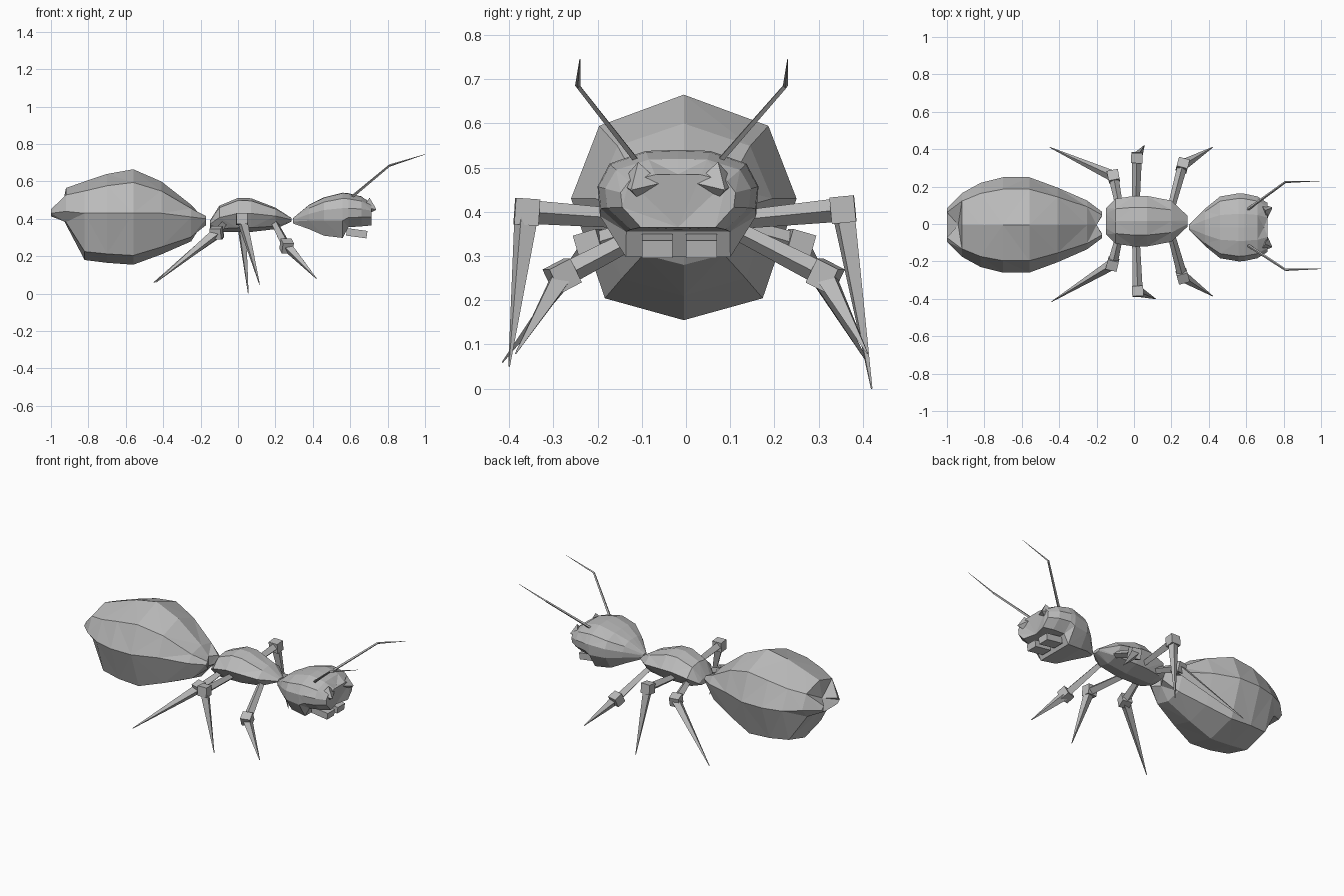
import bpy, bmesh
from mathutils import Vector, Matrix

cube = bpy.data.objects.get("Cube")
if cube:
    bpy.data.objects.remove(cube, do_unlink=True)

# One plain grey for the whole insect
grey = bpy.data.materials.new("plain grey")
grey.use_nodes = True
colour = (0.5, 0.5, 0.5, 1)
grey.diffuse_color = colour
grey.node_tree.nodes["Principled BSDF"].inputs["Base Color"].default_value = colour


def finish(bm, name):
    """Turn a bmesh into a flat shaded object."""
    bmesh.ops.recalc_face_normals(bm, faces=bm.faces)
    mesh = bpy.data.meshes.new(name)
    bm.to_mesh(mesh)
    bm.free()
    mesh.materials.append(grey)
    ob = bpy.data.objects.new(name, mesh)
    bpy.context.collection.objects.link(ob)
    return ob


def bridge(bm, rings):
    """Skin neighbouring rings of vertices and cap both ends."""
    n = len(rings[0])
    for a, b in zip(rings, rings[1:]):
        for i in range(n):
            j = (i + 1) % n
            bm.faces.new((a[i], a[j], b[j], b[i]))
    for end in (rings[0], rings[-1]):
        bm.faces.new(end)


def body(name, half, stations, y_mid, notch_back=0.0, notch_front=0.0):
    """Loft a mirrored half section along x; stations: x, width, top, middle, bottom."""
    section = half + [(-y, z) for y, z in reversed(half[1:-1])]
    bm = bmesh.new()
    rings = []
    for k, (x, width, top, mid, low) in enumerate(stations):
        ring = []
        for y, z in section:
            dx = 0
            if y == 0 and k == 0:
                dx = -notch_front
            elif y == 0 and k == len(stations) - 1:
                dx = notch_back
            height = mid + z * ((top - mid) if z > 0 else (mid - low))
            ring.append(bm.verts.new((x + dx, y_mid + y * width, height)))
        rings.append(ring)
    bridge(bm, rings)
    bmesh.ops.triangulate(bm, faces=bm.faces)
    return finish(bm, name)


def rod(name, path, radii, sides=4):
    """Tapering prism through the points of a path."""
    bm = bmesh.new()
    path = [Vector(p) for p in path]
    rings = []
    for i, p in enumerate(path):
        along = path[min(i + 1, len(path) - 1)] - path[max(i - 1, 0)]
        turn = along.to_track_quat('Z', 'Y').to_matrix().to_4x4()
        made = bmesh.ops.create_circle(bm, segments=sides, radius=radii[i],
                                       matrix=Matrix.Translation(p) @ turn)
        rings.append(made["verts"])
    bridge(bm, rings)
    return finish(bm, name)


def box(name, centre, size, along=(0, 0, 1)):
    """Box whose own z axis points along a direction."""
    bm = bmesh.new()
    turn = Vector(along).to_track_quat('Z', 'Y').to_matrix().to_4x4()
    place = Matrix.Translation(centre) @ turn @ Matrix.Diagonal((*size, 1))
    bmesh.ops.create_cube(bm, size=1, matrix=place)
    return finish(bm, name)


# Abdomen, with a twin-lobed tail
body("abdomen", [(0, 1), (.75, .7), (1, 0), (.7, -.82), (0, -1)], [
    (-.17, .07, .42, .40, .36),
    (-.25, .13, .475, .41, .28),
    (-.41, .20, .60, .43, .21),
    (-.56, .255, .665, .43, .155),
    (-.70, .255, .64, .43, .165),
    (-.82, .225, .60, .43, .18),
    (-.92, .17, .565, .44, .37),
    (-1.0, .09, .46, .43, .41)], -.005, notch_back=.06, notch_front=.03)

# Thorax
body("thorax", [(0, 1), (.55, .85), (1, .1), (.65, -.75), (0, -1)], [
    (-.15, .07, .39, .37, .35),
    (-.10, .12, .47, .40, .33),
    (0, .135, .512, .42, .33),
    (.07, .135, .51, .42, .33),
    (.20, .11, .46, .41, .345),
    (.285, .03, .405, .395, .385)], .015)

# Head, stepping up from the jaw to the lip
body("head", [(0, 1), (.4, .98), (.85, .72), (1, .25), (.97, -.3), (.65, -1), (0, -1)], [
    (.295, .015, .405, .39, .375),
    (.38, .10, .475, .41, .345),
    (.46, .165, .515, .425, .31),
    (.56, .182, .54, .43, .298),
    (.59, .18, .537, .43, .355),
    (.66, .165, .52, .43, .36),
    (.715, .13, .485, .43, .365)], -.018, notch_back=-.02)

for side, word in ((1, "left"), (-1, "right")):
    y = -.018 + side * .085
    # Pyramid eye and flat mandible
    rod(word + "_eye", [(.69, y, .465), (.738, y + side * .02, .45)], (.05, .003))
    box(word + "_mandible", (.635, -.015 + side * .05, .323), (.07, .04, .11), (1, 0, -.14))
    # Antenna with one elbow
    base = Vector((.60, -.018 + side * .09, .51))
    elbow = Vector((.81, -.01 + side * .235, .685))
    tip = Vector((1.0, -.005 + side * .235, .745))
    rod(word + "_antenna_base", [base, elbow], (.008, .006))
    rod(word + "_antenna_tip", [elbow, tip], (.006, .001))

# Legs: hip, knee and foot for each
legs = {
    "left_hind_leg": [(-.08, .10, .37), (-.11, .255, .325), (-.45, .41, .06)],
    "right_hind_leg": [(-.08, -.07, .37), (-.115, -.215, .325), (-.44, -.415, .06)],
    "left_middle_leg": [(.01, .10, .38), (.015, .355, .405), (.055, .42, 0)],
    "right_middle_leg": [(.01, -.07, .38), (.02, -.36, .40), (.115, -.40, .05)],
    "left_front_leg": [(.20, .09, .37), (.26, .315, .255), (.42, .41, .08)],
    "right_front_leg": [(.20, -.06, .37), (.26, -.28, .255), (.42, -.385, .08)],
}
for name, joints in legs.items():
    hip, knee, foot = map(Vector, joints)
    rod(name + "_thigh", [hip, knee], (.02, .027))
    box(name + "_knee", knee, (.06, .06, .055), knee - hip)
    rod(name + "_shin", [knee, foot], (.03, .002))
